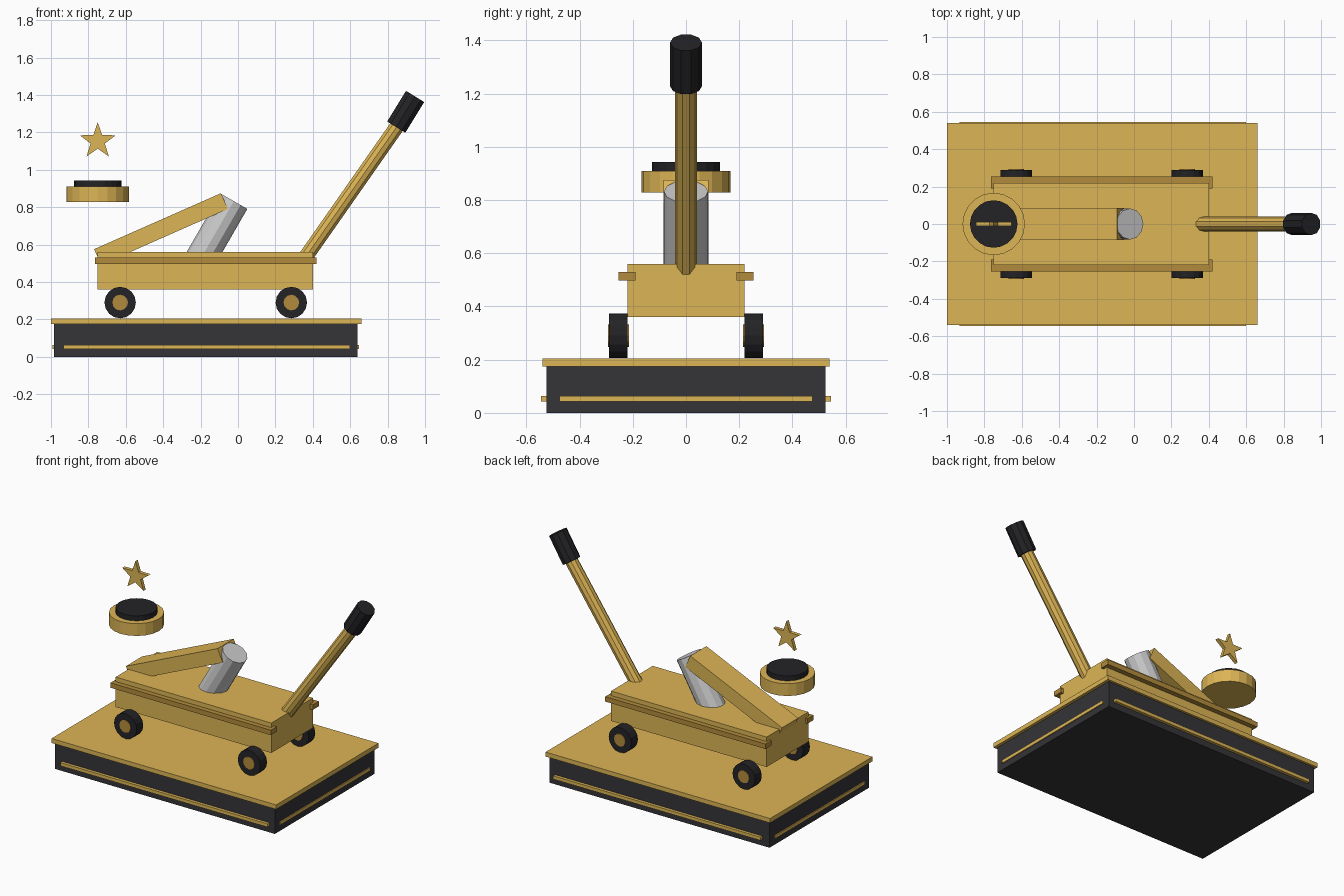
import bpy, math
from mathutils import Vector

if "Cube" in bpy.data.objects:
    bpy.data.objects.remove(bpy.data.objects["Cube"])


def material(name, rgb):
    m = bpy.data.materials.new(name)
    m.diffuse_color = (*rgb, 1)
    m.use_nodes = True
    m.node_tree.nodes["Principled BSDF"].inputs["Base Color"].default_value = m.diffuse_color
    return m


GOLD = material("gold", (0.72, 0.46, 0.09))
BRONZE = material("bronze", (0.45, 0.26, 0.045))
DARK = material("charcoal", (0.035, 0.035, 0.04))
BLACK = material("rubber", (0.017, 0.017, 0.02))
STEEL = material("steel", (0.6, 0.6, 0.62))


def finish(name, mat):
    o = bpy.context.object
    o.name = name
    o.data.materials.append(mat)
    return o


def box(name, mat, x, y, z, tilt=0):
    """Box from (min, max) ranges, tilted about its centre on the y axis."""
    r = (x, y, z)
    bpy.ops.mesh.primitive_cube_add(size=1, location=[(a + b) / 2 for a, b in r])
    o = finish(name, mat)
    o.scale = [b - a for a, b in r]
    o.rotation_euler.y = tilt
    return o


def rod(name, mat, start, end, radius, sides):
    """Cylinder between two points."""
    a, b = Vector(start), Vector(end)
    d = b - a
    bpy.ops.mesh.primitive_cylinder_add(vertices=sides, radius=radius, depth=d.length, location=(a + b) / 2)
    o = finish(name, mat)
    if abs(d.y) > 1e-6:
        o.rotation_euler.x = math.pi / 2
    else:
        o.rotation_euler.y = math.atan2(d.x, d.z)
    return o


# Plinth with top plate and trim strips
box("plinth", DARK, (-0.985, 0.64), (-0.525, 0.525), (0, 0.175))
box("plinth_top", GOLD, (-1, 0.66), (-0.54, 0.54), (0.175, 0.205))
for s, side in ((-1, "front"), (1, "back")):
    box(f"{side}_trim", GOLD, (-0.932, 0.6), sorted((s * 0.515, s * 0.545)), (0.042, 0.064))
for x, side in ((-0.98, "left"), (0.635, "right")):
    box(f"{side}_trim", GOLD, (x - 0.011, x + 0.011), (-0.475, 0.475), (0.042, 0.064))

# Jack body and side rails
box("jack_body", GOLD, (-0.75, 0.4), (-0.22, 0.22), (0.36, 0.56))
for s, side in ((-1, "front"), (1, "back")):
    box(f"{side}_rail", BRONZE, (-0.765, 0.42), sorted((s * 0.19, s * 0.253)), (0.497, 0.53))
    # Wheels and hubs
    for x, end in ((-0.63, "left"), (0.285, "right")):
        rod(f"{side}_{end}_wheel", BLACK, (x, s * 0.22, 0.29), (x, s * 0.289, 0.29), 0.084, 16)
        rod(f"{side}_{end}_hub", BRONZE, (x, s * 0.215, 0.29), (x, s * 0.293, 0.29), 0.042, 12)

# Lifting arm, placed by its length and thickness then tilted
box("lift_arm", GOLD, (-0.782, -0.041), (-0.085, 0.085), (0.637, 0.729), -math.radians(23.8))

# Hydraulic cylinder
rod("hydraulic_cylinder", STEEL, (-0.202, 0, 0.52), (-0.022, 0, 0.832), 0.083, 12)

# Handle and grip
rod("handle", GOLD, (0.31, 0, 0.46), (0.856, 0, 1.24), 0.041, 10)
rod("handle_grip", BLACK, (0.846, 0, 1.228), (0.947, 0, 1.392), 0.06, 10)

# Floating saddle with pad
rod("saddle", GOLD, (-0.75, 0, 0.828), (-0.75, 0, 0.91), 0.167, 20)
rod("saddle_pad", BLACK, (-0.75, 0, 0.9), (-0.75, 0, 0.943), 0.127, 20)

# Five-pointed star
T = 0.012
pts = []
for i in range(10):
    r, a = (0.101, 0.04)[i % 2], math.pi / 2 + i * math.pi / 5
    pts.append((-0.75 + r * math.cos(a), 1.153 + r * math.sin(a)))
verts = [(x, y, z) for y in (-T, T) for x, z in pts]
faces = [list(range(10)), list(range(19, 9, -1))]
faces += [[(i + 1) % 10, i, i + 10, (i + 1) % 10 + 10] for i in range(10)]
mesh = bpy.data.meshes.new("star")
mesh.from_pydata(verts, [], faces)
mesh.materials.append(GOLD)
bpy.context.collection.objects.link(bpy.data.objects.new("star", mesh))
